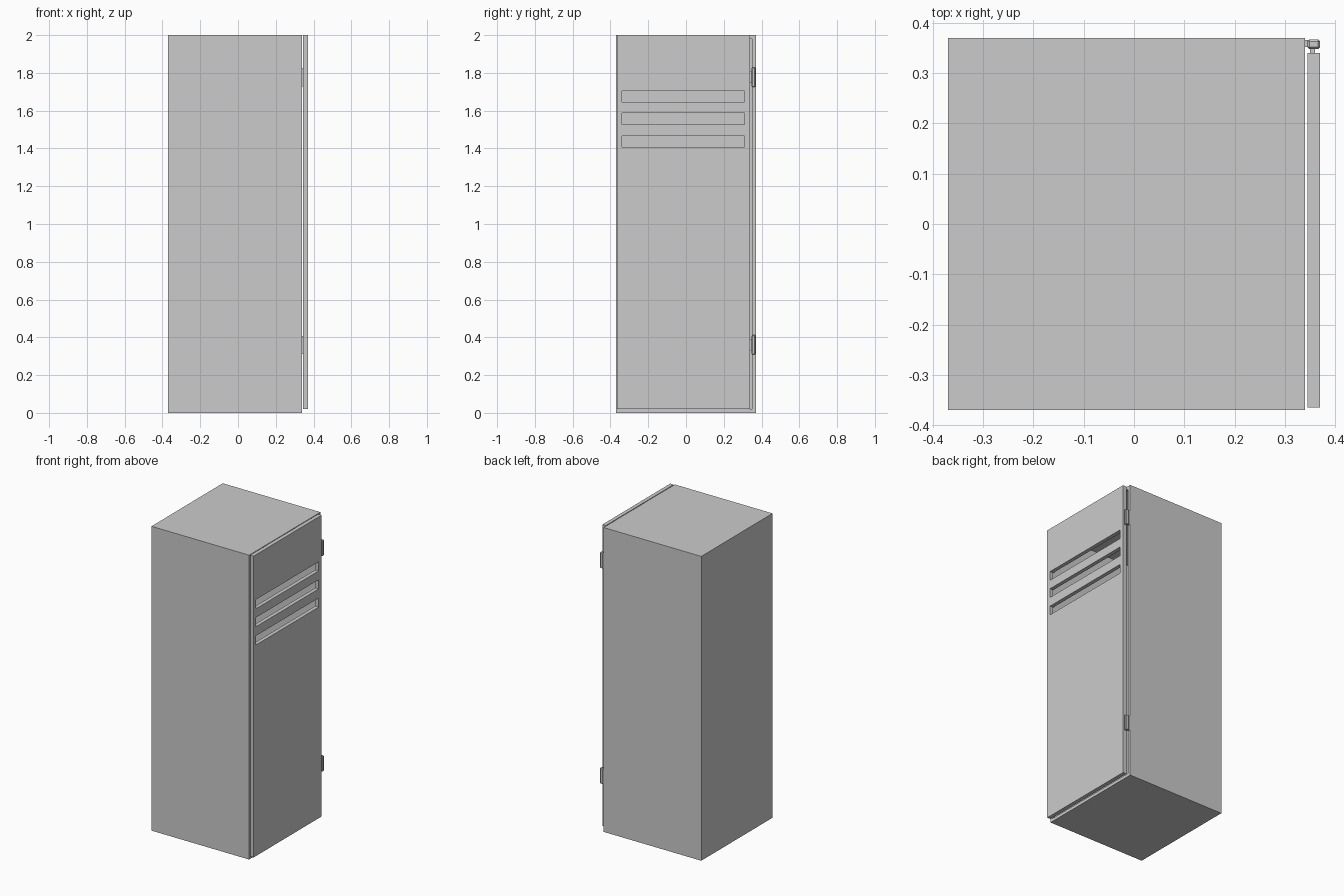
import bpy, bmesh

if "Cube" in bpy.data.objects:
    bpy.data.objects.remove(bpy.data.objects["Cube"])


def add_object(name, bm):
    bmesh.ops.recalc_face_normals(bm, faces=bm.faces)
    mesh = bpy.data.meshes.new(name)
    bm.to_mesh(mesh)
    bm.free()
    obj = bpy.data.objects.new(name, mesh)
    bpy.context.collection.objects.link(obj)
    return obj


def box_bmesh(lo, hi):
    bm = bmesh.new()
    bmesh.ops.create_cube(bm, size=1)
    for v in bm.verts:
        for i in range(3):
            v.co[i] = lo[i] if v.co[i] < 0 else hi[i]
    return bm


# Cabinet: sheet box, open toward the door on +x
bm = box_bmesh((-0.37, -0.37, 0), (0.34, 0.37, 2))
bmesh.ops.recalc_face_normals(bm, faces=bm.faces)
front = [f for f in bm.faces if f.normal.x > 0.9]
bmesh.ops.delete(bm, geom=front, context='FACES_ONLY')
mesh = bpy.data.meshes.new("cabinet_body")
bm.to_mesh(mesh)
bm.free()
body = bpy.data.objects.new("cabinet_body", mesh)
bpy.context.collection.objects.link(body)
wall = body.modifiers.new("wall", 'SOLIDIFY')
wall.thickness = 0.02
wall.offset = -1
wall.use_even_offset = True

# Door: panel grid with the three vent cells left out, extruded to thickness
ys = [-0.365, -0.34, 0.31, 0.34]
zs = [0.02, 1.407, 1.467, 1.527, 1.587, 1.645, 1.705, 2.0]
bm = bmesh.new()
grid = [[bm.verts.new((0.345, y, z)) for y in ys] for z in zs]
for j in range(len(zs) - 1):
    for i in range(len(ys) - 1):
        if i == 1 and j in (1, 3, 5):
            continue
        bm.faces.new((grid[j][i], grid[j][i + 1],
                      grid[j + 1][i + 1], grid[j + 1][i]))
ext = bmesh.ops.extrude_face_region(bm, geom=bm.faces[:], use_keep_orig=True)
for v in ext["geom"]:
    if isinstance(v, bmesh.types.BMVert):
        v.co.x = 0.37
# Merge the coplanar grid cells into clean flat faces
bmesh.ops.recalc_face_normals(bm, faces=bm.faces)
add_object("vented_door", bm)

# Hinges: chamfered blocks with a thin leaf against the cabinet
for name, z in (("lower", 0.36), ("upper", 1.777)):
    bm = box_bmesh((0.345, 0.348, z - 0.052), (0.37, 0.367, z + 0.052))
    bmesh.ops.bevel(bm, geom=bm.edges[:], offset=0.004, segments=1,
                    affect='EDGES')
    add_object(name + "_hinge_knuckle", bm)
    add_object(name + "_hinge_leaf",
               box_bmesh((0.338, 0.352, z - 0.048), (0.348, 0.366, z + 0.048)))
    add_object(name + "_hinge_door_tab",
               box_bmesh((0.35, 0.338, z - 0.03), (0.36, 0.35, z + 0.03)))
